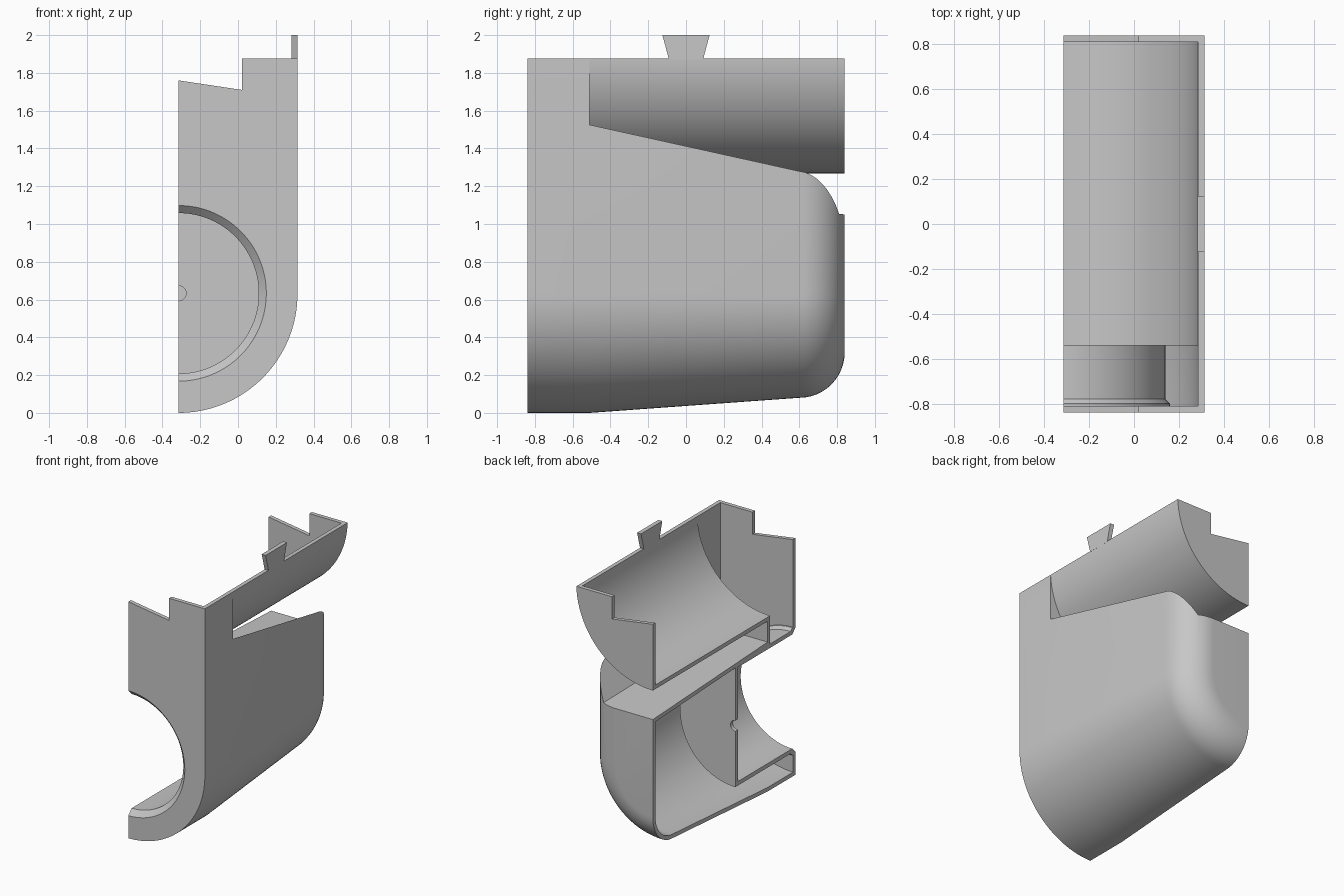
import bpy, bmesh, math

if "Cube" in bpy.data.objects:
    bpy.data.objects.remove(bpy.data.objects["Cube"], do_unlink=True)

grey = bpy.data.materials.new("plain grey")
grey.use_nodes = True
grey.diffuse_color = (0.57, 0.57, 0.57, 1)
grey.node_tree.nodes["Principled BSDF"].inputs["Base Color"].default_value = (0.57, 0.57, 0.57, 1)

CUT, SIDE, FRONT, BACK = -0.315, 0.315, -0.84, 0.84
WALL, TOP, AXIS = 0.03, 1.875, 0.63
STEP = -0.51          # where the deep front column ends
FAR = -0.6            # beyond the open cut side
PITCH = 1.64          # steepness of the cover's flank


def loft(name, rings):
    """Solid skinned through equal-sized rings of points."""
    bm = bmesh.new()
    rows = [[bm.verts.new(p) for p in ring] for ring in rings]
    n = len(rows[0])
    for a, b in zip(rows, rows[1:]):
        for i in range(n):
            j = (i + 1) % n
            bm.faces.new((a[i], a[j], b[j], b[i]))
    bm.faces.new(rows[0])
    bm.faces.new(rows[-1])
    bmesh.ops.recalc_face_normals(bm, faces=bm.faces)
    mesh = bpy.data.meshes.new(name)
    bm.to_mesh(mesh)
    bm.free()
    mesh.materials.append(grey)
    ob = bpy.data.objects.new(name, mesh)
    bpy.context.collection.objects.link(ob)
    return ob


def prism(name, profile, y0, y1):
    return loft(name, [[(x, y, z) for x, z in profile] for y in (y0, y1)])


def lathe(name, steps, cz=0.633, n=96):
    """Solid of revolution about the y axis through the cut plane."""
    turn = [math.tau * (i + 0.5) / n for i in range(n)]
    return loft(name, [[(CUT + r * math.cos(a), y, cz + r * math.sin(a)) for a in turn]
                       for r, y in steps])


def subtract(target, *cutters):
    for cutter in cutters:
        cutter.hide_render = True
        mod = target.modifiers.new("cut", 'BOOLEAN')
        mod.operation, mod.solver, mod.object = 'DIFFERENCE', 'EXACT', cutter
        bpy.context.view_layer.objects.active = target
        bpy.ops.object.modifier_apply(modifier=mod.name)
        bpy.data.objects.remove(cutter, do_unlink=True)


def smooth(ob):
    bpy.ops.object.select_all(action='DESELECT')
    ob.select_set(True)
    bpy.context.view_layer.objects.active = ob
    bpy.ops.object.shade_smooth_by_angle(angle=math.radians(30))


def hull(name, off, left, top):
    """U-shaped body, tapered to a rounded back, shrunk inwards by off."""
    taper, radius = 0.08, 0.24 - off
    stations = [(FRONT + off, 0), (STEP, 0), (0.6, taper)]
    for k in range(1, 13):
        a = math.pi / 2 * k / 12
        stations.append((0.6 + radius * math.sin(a), taper + radius * (1 - math.cos(a))))
    rings = []
    for y, inset in stations:
        r = AXIS - off - inset
        arc = [math.pi / 2 * i / 32 for i in range(33)]
        ring = [(CUT + r * math.sin(a), y, AXIS - r * math.cos(a)) for a in arc]
        ring += [(CUT + r, y, top), (left, y, top)]
        if left < CUT:
            ring.append((left, y, AXIS - r))
        rings.append(ring)
    return loft(name, rings)


def trough(name, start, drop):
    """Space above the cover of the lower body: flat floor, steep flank."""
    rings = []
    for y in (start, 1.0):
        edge = 1.525 - 0.103 * (y - STEP) - drop * math.hypot(1, PITCH)
        floor = 1.112 - 0.045 * (y - STEP) - drop
        crease = SIDE - (edge - floor) / PITCH
        rings.append([(x, y, z) for x, z in (
            (FAR - 0.1, floor), (crease, floor), (0.5, edge + (0.5 - SIDE) * PITCH),
            (0.5, 2.5), (FAR - 0.1, 2.5))])
    return loft(name, rings)


def tray_arc(r, centre=1.897):
    """Quarter-round tray floor from the cut plane up to the top edge."""
    end = math.acos((centre - TOP) / r)
    return [(CUT + r * math.sin(end * i / 40), centre - r * math.cos(end * i / 40))
            for i in range(41)]


outer, inner = tray_arc(AXIS), tray_arc(AXIS - WALL)

# Lower body: hollow shell with a front column, cover and round pocket
housing = hull("housing", 0, CUT, TOP)
cavity = hull("cavity", WALL, FAR, 2.1)
subtract(cavity, trough("cover_space", STEP - WALL, WALL),
         lathe("pocket_wall", [(0.475, -0.9), (0.475, -0.8), (0.455, -0.78), (0.455, -0.13)]))
subtract(housing, cavity, trough("trough", STEP, 0),
         lathe("pocket", [(0.505, -0.88), (0.425, -0.8), (0.425, -0.16)]),
         lathe("pin_hole", [(0.04, -0.3), (0.04, 0)], n=32),
         prism("tray_opening", inner + [(SIDE - WALL, 2.1), (FAR, 2.1), (FAR, 1.3)], -0.7, 0),
         prism("front_notch", [(-0.4, 1.773), (0.02, 1.71), (0.02, 2), (-0.4, 2)], -0.9, -0.75))
smooth(housing)

# Upper tray running to the back
tray = prism("tray", outer + inner[::-1], STEP, BACK - WALL)
smooth(tray)
tray_back = prism("tray_back", outer + [(0.02, TOP), (0.02, 1.71), (CUT, 1.76)],
                  BACK - WALL, BACK)
smooth(tray_back)

# Flared locating tab on the top edge
tab_outline = [(-0.09, TOP - 0.005), (0.09, TOP - 0.005), (0.125, 2), (-0.125, 2)]
loft("top_tab", [[(x, y, z) for y, z in tab_outline] for x in (SIDE - WALL - 0.002, SIDE)])
